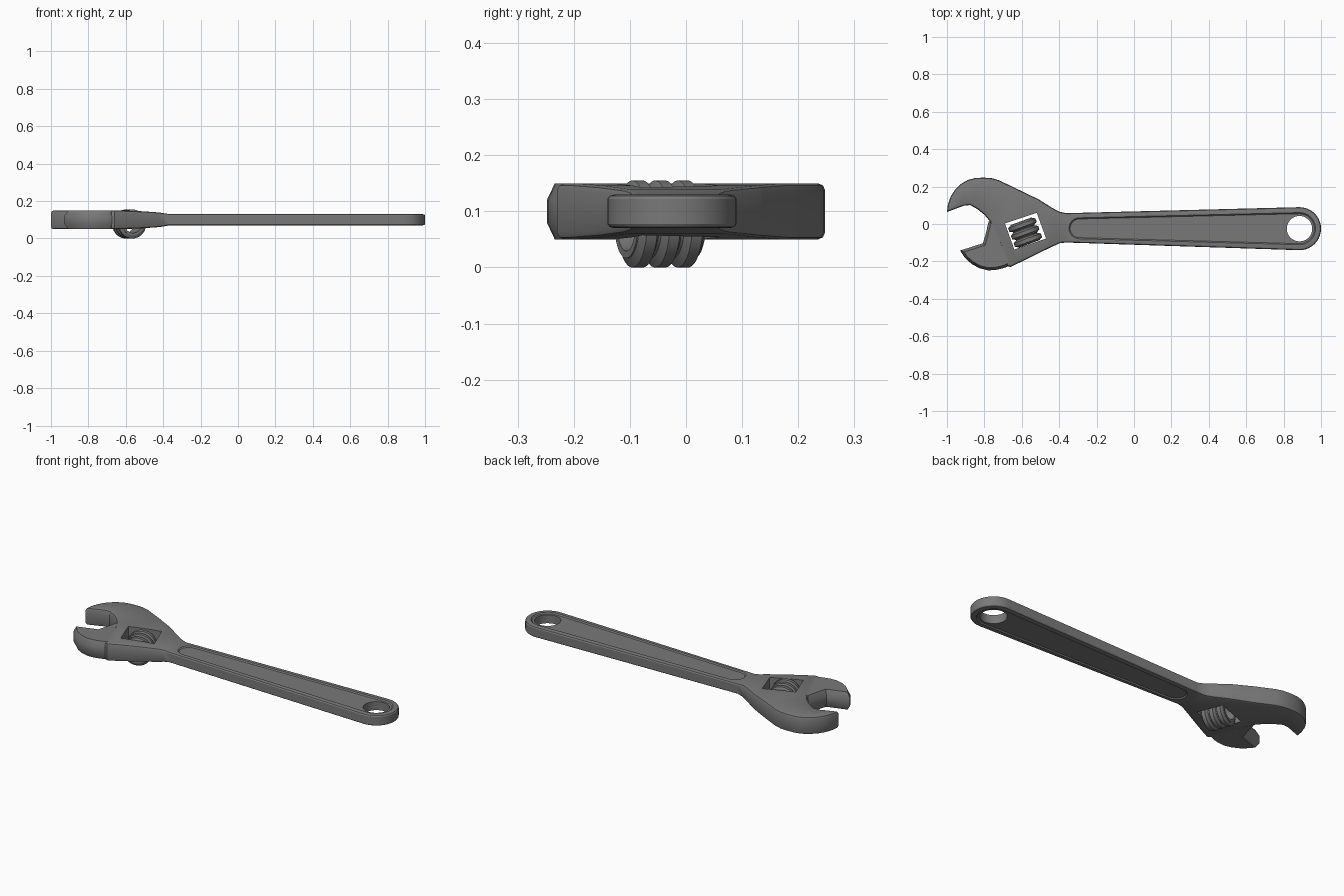
import bpy, bmesh
from math import sin, cos, pi, radians
from mathutils import Vector, Matrix

if "Cube" in bpy.data.objects:
    bpy.data.objects.remove(bpy.data.objects["Cube"])

MID = 0.10  # middle plane of the wrench
steel = bpy.data.materials.new("dark_steel")
steel.diffuse_color = (.19, .19, .19, 1)
steel.use_nodes = True
steel.node_tree.nodes["Principled BSDF"].inputs["Base Color"].default_value = steel.diffuse_color


def arc(cx, cy, r, a0, a1, n):
    return [(cx + r * cos(radians(a0 + (a1 - a0) * i / n)),
             cy + r * sin(radians(a0 + (a1 - a0) * i / n))) for i in range(n + 1)]


def finish(bm, name):
    bmesh.ops.recalc_face_normals(bm, faces=bm.faces)
    mesh = bpy.data.meshes.new(name)
    bm.to_mesh(mesh)
    bm.free()
    mesh.materials.append(steel)
    ob = bpy.data.objects.new(name, mesh)
    bpy.context.collection.objects.link(ob)
    return ob


def plate_bm(pts, z0, z1, bevel=0.0, segments=1):
    """Extrude an outline between two heights and bevel its rims."""
    bm = bmesh.new()
    face = bm.faces.new([bm.verts.new((x, y, z0)) for x, y in pts])
    ext = bmesh.ops.extrude_face_region(bm, geom=[face])
    top = [v for v in ext['geom'] if isinstance(v, bmesh.types.BMVert)]
    bmesh.ops.translate(bm, verts=top, vec=(0, 0, z1 - z0))
    if not any(f.normal.z * (f.calc_center_median().z - z0) for f in bm.faces):
        bm.normal_update()
    bmesh.ops.recalc_face_normals(bm, faces=bm.faces)
    if bevel:
        rims = [e for e in bm.edges if abs(e.verts[0].co.z - e.verts[1].co.z) < 1e-6]
        bmesh.ops.bevel(bm, geom=rims, offset=bevel, segments=segments,
                        profile=0.5, affect='EDGES', clamp_overlap=True)
    return bm


def smooth(ob, angle=30):
    bpy.ops.object.select_all(action='DESELECT')
    ob.select_set(True)
    bpy.context.view_layer.objects.active = ob
    bpy.ops.object.shade_smooth_by_angle(angle=radians(angle))


def cut(ob, cutter):
    cutter.hide_render = True
    mod = ob.modifiers.new("cut", 'BOOLEAN')
    mod.operation = 'DIFFERENCE'
    mod.solver = 'EXACT'
    mod.object = cutter
    bpy.context.view_layer.objects.active = ob
    bpy.ops.object.modifier_apply(modifier=mod.name)
    bpy.data.objects.remove(cutter)


# Body: fixed jaw, head and handle in one outline
outline = [(-1, .064), (-.995, .105), (-.98, .147), (-.955, .186), (-.925, .214),
           (-.89, .235), (-.85, .246), (-.805, .248), (-.76, .245), (-.72, .233),
           (-.51, .132), (-.44, .088), (-.40, .066), (-.36, .058)]
outline += arc(.885, -.025, .115, 91, -91, 20)
outline += [(-.36, -.099), (-.395, -.102), (-.45, -.127), (-.66, -.23), (-.677, -.225),
            (-.77, .014), (-.80, .05), (-.835, .078), (-.875, .101), (-.91, .098)]
bm = plate_bm(outline, MID - .05, MID + .05, .013, 2)

# Thin the body from the head towards the handle
stations = [(-.62, 1.0), (-.52, .92), (-.42, .78), (-.365, .6)]
for x, _ in stations:
    bmesh.ops.bisect_plane(bm, geom=bm.verts[:] + bm.edges[:] + bm.faces[:],
                           plane_co=(x, 0, 0), plane_no=(1, 0, 0), dist=1e-5)


def thickness(x):
    if x <= stations[0][0]:
        return 1.0
    for (xa, fa), (xb, fb) in zip(stations, stations[1:]):
        if x <= xb:
            return fa + (fb - fa) * (x - xa) / (xb - xa)
    return stations[-1][1]


for v in bm.verts:
    v.co.z = MID + (v.co.z - MID) * thickness(v.co.x)
bmesh.ops.triangulate(bm, faces=[f for f in bm.faces if len(f.verts) > 4])
body = finish(bm, "wrench_body")

# Window for the worm, hanging hole and recessed handle panels with sloped walls
window = [(-.52, .06), (-.47, -.078), (-.64, -.136), (-.69, .003)]
cut(body, finish(plate_bm(window, -.1, .3), "window_cutter"))
panel = arc(-.292, -.023, .06, 90, 270, 12) + arc(.885, -.025, .09, -90, 90, 16)
for z0, z1 in ((.124, .2), (0, .076)):
    cut(body, finish(plate_bm(panel, z0, z1, .01), "panel_cutter"))
cut(body, finish(plate_bm(arc(.885, -.025, .068, 0, 350, 35), -.1, .3), "hole_cutter"))
smooth(body)

# Movable jaw: deep chamfer, its slide face buried in the head
jaw = [(-.93, -.142), (-.808, -.103), (-.795, -.06), (-.777, .014), (-.745, .018),
       (-.652, -.213), (-.682, -.23), (-.705, -.238), (-.74, -.246), (-.78, -.248),
       (-.825, -.237), (-.868, -.214), (-.905, -.18)]
bm = plate_bm(jaw, MID - .034, MID + .034, .014)
for v in bm.verts:
    if abs(v.co.z - MID) > .03:
        v.co.z = MID + (.0498 if v.co.z > MID else -.0498)
smooth(finish(bm, "movable_jaw"))

# Adjusting worm: hollow barrel with three ridges
R, ROOT, BORE, PITCH, LENGTH = .0775, .061, .048, .043, .129
SIDES = 48
profile = [(BORE, -LENGTH / 2), (ROOT, -LENGTH / 2)]
for c in (-PITCH, 0, PITCH):
    profile += [(ROOT, c - .019), (R, c - .010), (R, c + .010), (ROOT, c + .019)]
profile += [(ROOT, LENGTH / 2), (BORE, LENGTH / 2)]
bm = bmesh.new()
rings = [[bm.verts.new((r * cos(2 * pi * j / SIDES), r * sin(2 * pi * j / SIDES), t))
          for j in range(SIDES)] for r, t in profile]
for k, ring in enumerate(rings):
    nxt = rings[(k + 1) % len(rings)]
    for j in range(SIDES):
        m = (j + 1) % SIDES
        bm.faces.new((ring[j], ring[m], nxt[m], nxt[j]))
turn = Vector((.34, -.94, 0)).to_track_quat('Z', 'Y').to_matrix().to_4x4()
bm.transform(Matrix.Translation((-.582, -.046, R)) @ turn)
smooth(finish(bm, "adjusting_worm"))
